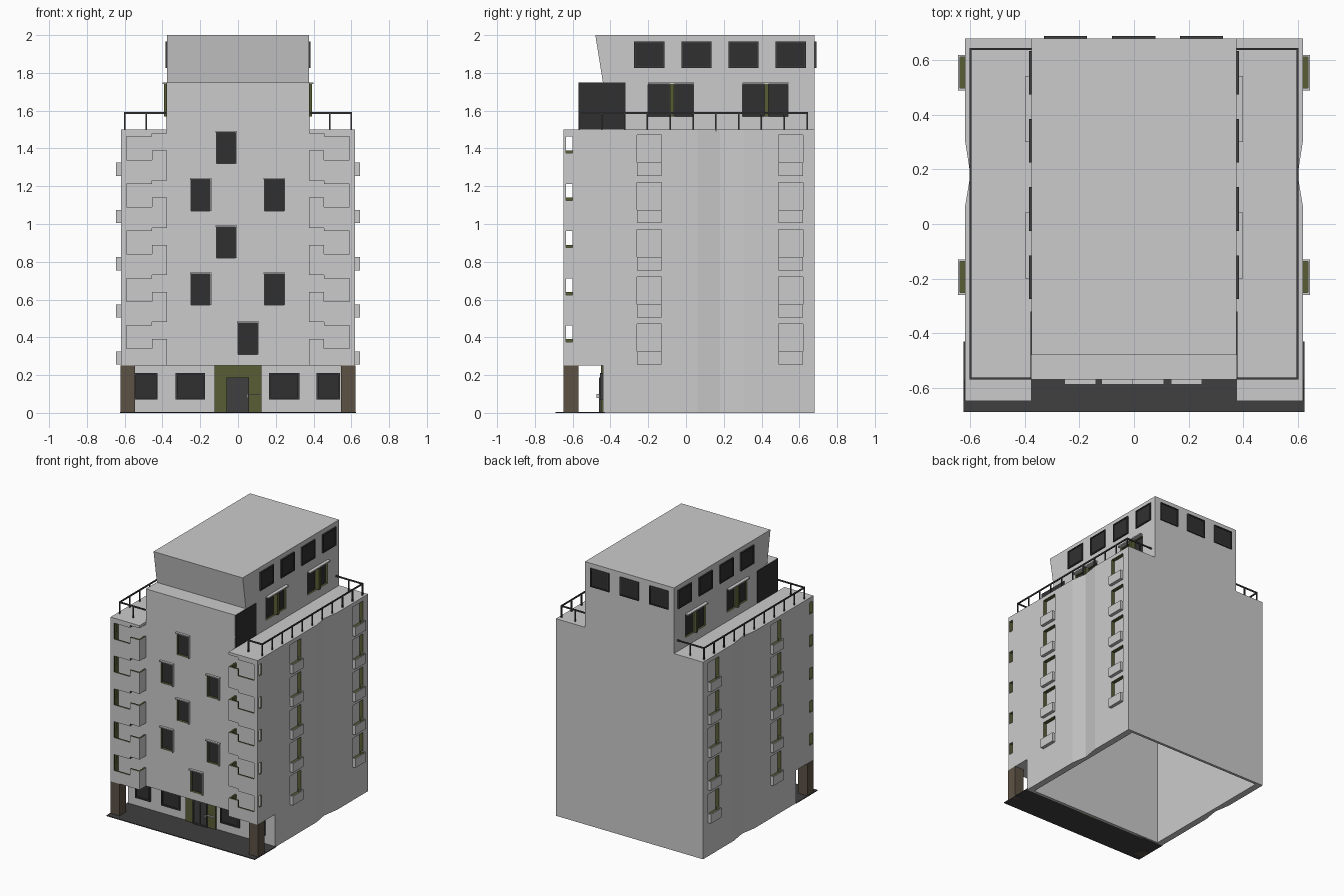
import bpy, bmesh
from mathutils import Matrix

if "Cube" in bpy.data.objects:
    bpy.data.objects.remove(bpy.data.objects["Cube"])

# Shared palette: every part uses the same slot order
PALETTE = [("light_grey", (.8, .8, .8)), ("mid_grey", (.55, .55, .55)), ("olive", (.1, .11, .035)),
           ("dark_glass", (.03, .03, .03)), ("brown", (.11, .085, .06)), ("charcoal", (.05, .05, .05))]
MATS = []
for n, c in PALETTE:
    m = bpy.data.materials.new(n)
    m.diffuse_color = (*c, 1)
    m.use_nodes = True
    m.node_tree.nodes["Principled BSDF"].inputs["Base Color"].default_value = m.diffuse_color
    MATS.append(m)
LIGHT, MID, OLIVE, GLASS, BROWN, CHAR = range(6)
FLOORS = [.25 + .25 * i for i in range(5)]


def finish(name, bm):
    bmesh.ops.recalc_face_normals(bm, faces=bm.faces)
    me = bpy.data.meshes.new(name)
    bm.to_mesh(me)
    bm.free()
    for m in MATS:
        me.materials.append(m)
    ob = bpy.data.objects.new(name, me)
    bpy.context.collection.objects.link(ob)
    return ob


def boxes(name, items, mat=LIGHT, mirror=False):
    """items: (x0, x1, y0, y1, z0, z1[, material])"""
    bm = bmesh.new()
    for it in items:
        x0, x1, y0, y1, z0, z1 = it[:6]
        for s in ((1, -1) if mirror else (1,)):
            r = bmesh.ops.create_cube(bm, size=1, matrix=Matrix.Translation(
                (s * (x0 + x1) / 2, (y0 + y1) / 2, (z0 + z1) / 2)) @ Matrix.Diagonal(
                (x1 - x0, y1 - y0, z1 - z0, 1)))
            for f in {f for v in r['verts'] for f in v.link_faces}:
                f.material_index = it[6] if len(it) > 6 else mat
    return finish(name, bm)


def cut(ob, items, mat=OLIVE, mirror=False):
    cutter = boxes("cutter", items, mat, mirror)
    cutter.hide_render = True
    mod = ob.modifiers.new("cut", 'BOOLEAN')
    mod.operation, mod.solver, mod.object = 'DIFFERENCE', 'EXACT', cutter
    mod.use_self = True
    bpy.context.view_layer.objects.active = ob
    bpy.ops.object.modifier_apply(modifier=mod.name)
    bpy.data.objects.remove(cutter)


def prism(name, yz, hw, mat):
    bm = bmesh.new()
    a, b = [[bm.verts.new((s * hw, y, z)) for y, z in yz] for s in (-1, 1)]
    bm.faces.new(a)
    bm.faces.new(b[::-1])
    for i in range(len(a)):
        j = (i + 1) % len(a)
        bm.faces.new((a[i], a[j], b[j], b[i]))
    for f in bm.faces:
        f.material_index = mat
    return finish(name, bm)


# Main block: stacked outline rings with chequered facade and creased sides
side = [(.62, -.57), (.62, -.32), (.62, -.07), (.62, .06), (.6, .18), (.62, .31), (.62, .43), (.62, .68)]
front = [(-.375, -.57), (-.125, -.57), (.125, -.57), (.375, -.57)]
outline = front + side + [(-x, y) for x, y in side[::-1]]
side_mats = [LIGHT, MID, LIGHT, LIGHT, LIGHT, LIGHT, MID]
bm = bmesh.new()
rings = [[bm.verts.new((x, y, .25 * k)) for x, y in outline] for k in range(7)]
for k in range(6):
    flank, centre = (LIGHT, MID) if k % 2 == 0 else (MID, LIGHT)
    mats = [flank, centre, flank, MID] + side_mats + [MID] + side_mats[::-1] + [MID]
    for i, m in enumerate(mats):
        j = (i + 1) % len(outline)
        f = bm.faces.new((rings[k][i], rings[k][j], rings[k + 1][j], rings[k + 1][i]))
        f.material_index = m
bm.faces.new(rings[0])
bm.faces.new(rings[-1])
body = finish("main_block", bm)

# Entrance recess and open hollow underside
cut(body, [(-1, 1, -.9, -.44, -.1, .25)], LIGHT)
cut(body, [(-.57, .57, -.42, .66, -.1, 1.46)], MID)

# Front windows: recess, pane, awning and side fin
wins = [(-.115, 1.32), (-.25, 1.07), (.14, 1.07), (-.115, .82), (-.25, .57), (.14, .57), (0, .31)]
cut(body, [(x, x + .105, -.6, -.53, z, z + .168) for x, z in wins])
boxes("front_window_panes", [(x, x + .105, -.55, -.525, z, z + .168) for x, z in wins], GLASS)
boxes("front_window_awnings", [(x - .005, x + .11, -.588, -.56, z + .165, z + .173) for x, z in wins])
boxes("front_window_fins", [(x + .103, x + .109, -.585, -.56, z, z + .166) for x, z in wins], MID)

# Side windows with small tray balconies
cols = [(-.26, -.13), (.49, .62)]
cut(body, [(.585, .7, a, b, z + .05, z + .22) for a, b in cols for z in FLOORS], mirror=True)
boxes("side_window_panes", [(.58, .59, a, b, z + .05, z + .22) for a, b in cols for z in FLOORS],
      MID, True)
trays = boxes("side_balconies", [(.6, .645, a, b, z + .005, z + .075) for a, b in cols for z in FLOORS],
              LIGHT, True)
cut(trays, [(.59, .637, a + .008, b - .008, z + .02, z + .1) for a, b in cols for z in FLOORS],
    mirror=True)

# Corner loggias: hollow bays with front, side and inner openings
bays = boxes("corner_loggias", [(.375, .62, -.648, -.57, .25, 1.5)], MID, True)
holes = []
for z in FLOORS:
    holes += [(.388, .608, -.635, -.55, z + .03, z + .212),
              (.455, .59, -.7, -.6, z + .09, z + .212),
              (.6, .7, -.635, -.6, z + .125, z + .212),
              (.3, .455, -.7, -.55, z + .14, z + .23)]
cut(bays, holes, mirror=True)

# Ground floor: paving, pillars, windows and entrance
boxes("front_paving", [(-.625, .625, -.69, -.43, 0, .006)], CHAR)
boxes("entrance_pillars", [(.545, .622, -.648, -.57, 0, .25)], BROWN, True)
ground = [(-.55, -.425), (-.33, -.175), (.165, .325), (.415, .54)]
frames = boxes("ground_window_frames", [(a, b, -.455, -.43, .07, .21) for a, b in ground], CHAR)
cut(frames, [(a + .01, b - .01, -.5, -.447, .08, .2) for a, b in ground], GLASS)
boxes("entrance_surround", [(-.125, .125, -.45, -.43, 0, .25)], OLIVE)
door = boxes("entrance_door", [(-.062, .058, -.46, -.44, .005, .187)], CHAR)
cut(door, [(-.052, -.005, -.5, -.454, .015, .177), (.001, .048, -.5, -.454, .015, .177)], CHAR)
boxes("door_handle", [(.045, .052, -.475, -.455, .08, .1, LIGHT), (.06, .12, -.462, -.445, .095, .101, LIGHT)])

# Penthouse: stepped front part with sloped wall, plus rear part
prism("penthouse_front", [(-.57, 1.5), (-.57, 1.75), (-.44, 1.75), (-.48, 2), (-.32, 2), (-.32, 1.5)],
      .375, MID)
rear = boxes("penthouse_rear", [(-.375, .375, -.32, .68, 1.5, 2)])
boxes("penthouse_side_glazing", [(.365, .379, -.568, -.32, 1.502, 1.748)], GLASS, True)

# Penthouse upper windows, framed, on sides and back
upper = [(-.275 + .25 * i, -.115 + .25 * i) for i in range(4)]
sidef = boxes("penthouse_side_windows", [(.36, .385, a, b, 1.825, 1.965) for a, b in upper], CHAR, True)
cut(sidef, [(.379, .5, a + .008, b - .008, 1.833, 1.957) for a, b in upper], GLASS, True)
back = [(-.33, -.172), (-.08, .078), (.168, .326)]
backf = boxes("penthouse_back_windows", [(a, b, .67, .69, 1.825, 1.965) for a, b in back], CHAR)
cut(backf, [(a + .008, b - .008, .685, .8, 1.833, 1.957) for a, b in back], GLASS)

# Terrace windows: paired recesses with an olive fin and awning
groups = (-.2, .3)
pairs = [(y + d, y + d + w) for y in groups for d, w in ((0, .113), (.138, .102))]
cut(rear, [(.35, .5, a, b, 1.57, 1.738) for a, b in pairs], mirror=True)
boxes("terrace_window_panes", [(.345, .36, a, b, 1.57, 1.738) for a, b in pairs], GLASS, True)
boxes("terrace_window_fins", [(.36, .393, y + .115, y + .136, 1.57, 1.742) for y in groups], OLIVE, True)
boxes("terrace_window_awnings", [(.36, .4, y, y + .243, 1.741, 1.75) for y in groups], LIGHT, True)

# Terrace railings
R = .004
rails = [(.6 - R, .6 + R, -.57, .645, 1.582, 1.592)]
rails += [(.375, .6, y - R, y + R, 1.582, 1.592) for y in (-.566, .641)]
posts = [(.6, -.566 + 1.207 * i / 10) for i in range(11)] + [(.485, -.566), (.485, .641)]
rails += [(x - R, x + R, y - R, y + R, 1.49, 1.585) for x, y in posts]
boxes("terrace_railings", rails, CHAR, True)
